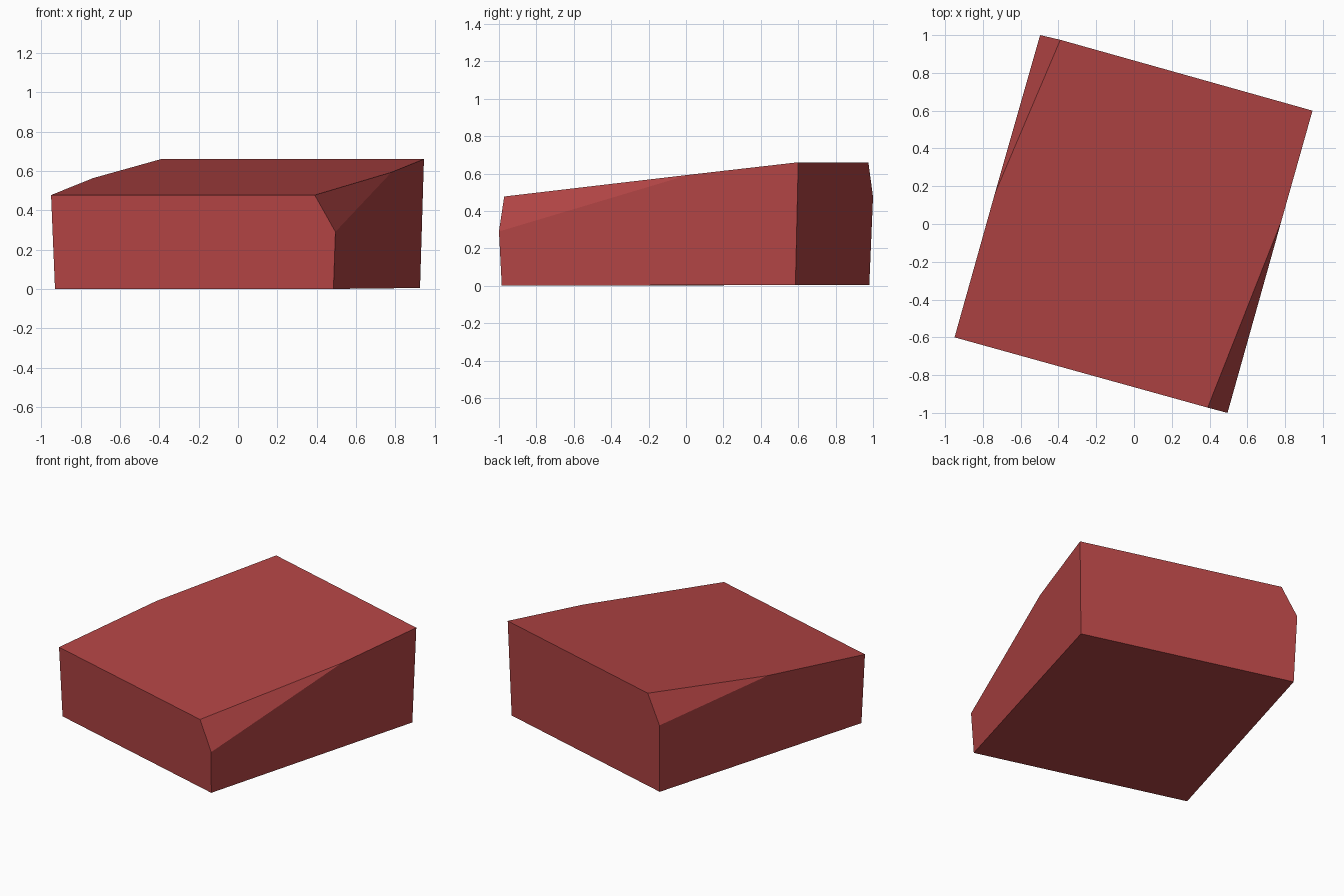
import bpy, bmesh

if "Cube" in bpy.data.objects:
    bpy.data.objects.remove(bpy.data.objects["Cube"])

red = bpy.data.materials.new("brick red")
red.diffuse_color = (0.445, 0.058, 0.058, 1)
red.use_nodes = True
red.node_tree.nodes["Principled BSDF"].inputs["Base Color"].default_value = red.diffuse_color

# Corners of the turned wedge block, going round from front left
bottom = [(-0.93, -0.59, 0), (0.485, -0.985, 0), (0.925, 0.585, 0.005), (-0.485, 0.98, 0.005)]
rim = [(-0.95, -0.60, 0.477), (0.495, -1.0, 0.29), (0.945, 0.60, 0.66), (-0.497, 1.0, 0.475)]
# Chipped corners: a point on the top face and a point along the side edge
chips = [(0.39, -0.972, 0.477), (0.78, 0.015, 0.593), (-0.39, 0.975, 0.66), (-0.737, 0.16, 0.563)]

bm = bmesh.new()
b = [bm.verts.new(p) for p in bottom]
r = [bm.verts.new(p) for p in rim]
c = [bm.verts.new(p) for p in chips]

bm.faces.new(b[::-1])                                 # underside
bm.faces.new((r[0], c[0], c[1], r[2], c[2], c[3]))    # sloping top
bm.faces.new((c[0], r[1], c[1]))                      # right chip
bm.faces.new((c[2], r[3], c[3]))                      # left chip
bm.faces.new((b[0], b[1], r[1], c[0], r[0]))          # front
bm.faces.new((b[1], b[2], r[2], c[1], r[1]))          # right
bm.faces.new((b[2], b[3], r[3], c[2], r[2]))          # back
bm.faces.new((b[3], b[0], r[0], c[3], r[3]))          # left
bmesh.ops.recalc_face_normals(bm, faces=bm.faces)

mesh = bpy.data.meshes.new("stone_block")
bm.to_mesh(mesh)
bm.free()
mesh.materials.append(red)
bpy.context.collection.objects.link(bpy.data.objects.new("stone_block", mesh))
